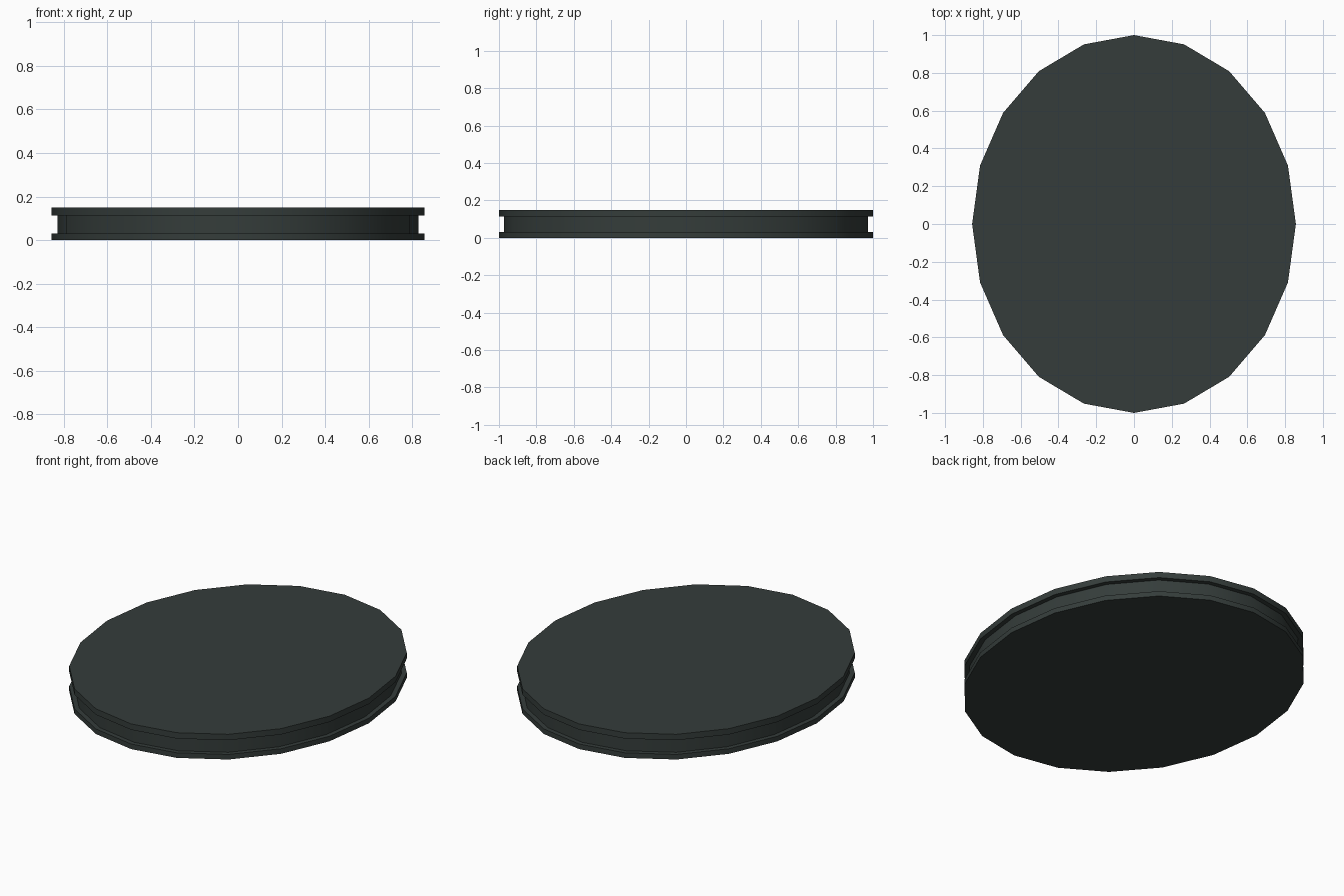
import bpy, bmesh, math

if "Cube" in bpy.data.objects:
    bpy.data.objects.remove(bpy.data.objects["Cube"])

SIDES = 20
RX, RY = 0.857, 1.0
INSET = 0.027

# Dark slate material
mat = bpy.data.materials.new("dark_slate")
mat.diffuse_color = (0.035, 0.046, 0.043, 1)
mat.use_nodes = True
mat.node_tree.nodes["Principled BSDF"].inputs["Base Color"].default_value = mat.diffuse_color

# Stacked oval rings: lower rim, recessed groove, upper rim
profile = [(0, 0.0), (0, 0.03), (INSET, 0.03),
           (INSET, 0.114), (0, 0.114), (0, 0.149)]

bm = bmesh.new()
rings = []
for inset, z in profile:
    rings.append([bm.verts.new(((RX - inset) * math.cos(2 * math.pi * i / SIDES),
                                (RY - inset) * math.sin(2 * math.pi * i / SIDES), z))
                  for i in range(SIDES)])

# Side walls and steps
for low, high in zip(rings, rings[1:]):
    for i in range(SIDES):
        j = (i + 1) % SIDES
        bm.faces.new((low[i], low[j], high[j], high[i]))

# Flat top and underside
bm.faces.new(rings[-1])
bm.faces.new(rings[0][::-1])

mesh = bpy.data.meshes.new("grooved_oval_base")
bm.to_mesh(mesh)
bm.free()
mesh.materials.append(mat)
base = bpy.data.objects.new("grooved_oval_base", mesh)
bpy.context.collection.objects.link(base)

# Smooth rim, crisp steps
bpy.context.view_layer.objects.active = base
base.select_set(True)
bpy.ops.object.shade_smooth_by_angle(angle=math.radians(30))
